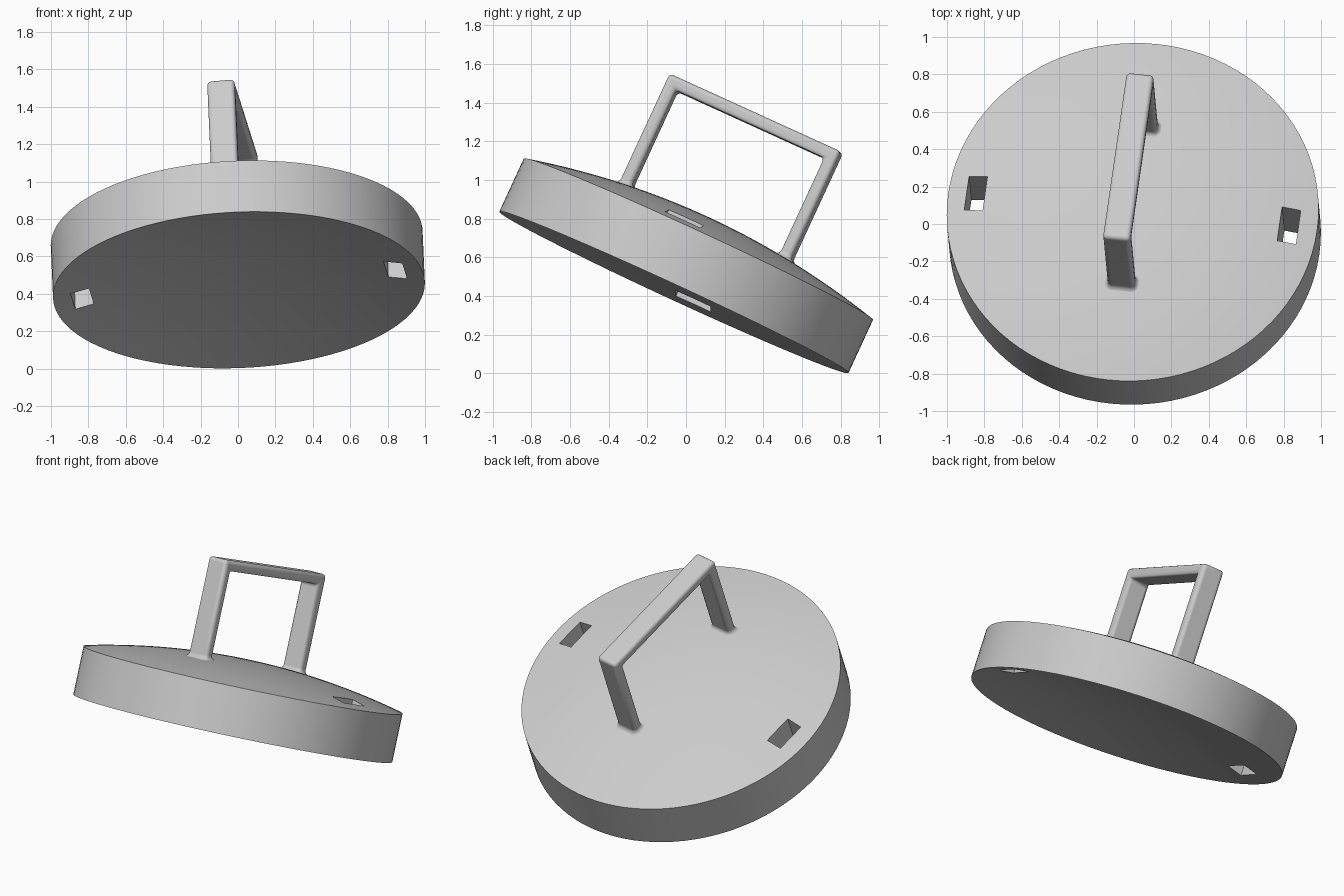
import bpy, bmesh, math
from mathutils import Matrix, Vector

if "Cube" in bpy.data.objects:
    bpy.data.objects.remove(bpy.data.objects["Cube"])

RADIUS, RIM, DOME = 0.995, 0.302, 0.123      # lid size
HALF, WIDTH, THICK, TOP = 0.491, 0.147, 0.066, 1.019   # handle size
SHIFT, ROUND = 0.005, 0.022                  # handle offset and edge radius

# Tilted frame shared by every part
n = Vector((-0.04, 0.419, 0.907)).normalized()
u = (Vector((1, 0, 0)) - n * n.x).normalized()
v = n.cross(u)
TILT = (Matrix.Translation((0.005, -0.0625, 0.42))
        @ Matrix((u, v, n)).transposed().to_4x4()
        @ Matrix.Rotation(math.radians(-7.5), 4, 'Z'))

grey = bpy.data.materials.new("light_grey")
grey.use_nodes = True
colour = (0.6, 0.6, 0.6, 1)
grey.diffuse_color = colour
grey.node_tree.nodes["Principled BSDF"].inputs["Base Color"].default_value = colour


def dome_rise(x, y):
    return DOME * (1 - (x * x + y * y) / RADIUS ** 2)


def make(name, bm):
    bmesh.ops.recalc_face_normals(bm, faces=bm.faces)
    mesh = bpy.data.meshes.new(name)
    bm.to_mesh(mesh)
    bm.free()
    ob = bpy.data.objects.new(name, mesh)
    bpy.context.collection.objects.link(ob)
    mesh.materials.append(grey)
    ob.matrix_world = TILT
    return ob


def select(ob):
    bpy.ops.object.select_all(action='DESELECT')
    ob.select_set(True)
    bpy.context.view_layer.objects.active = ob


def smooth(ob, degrees):
    select(ob)
    bpy.ops.object.shade_smooth_by_angle(angle=math.radians(degrees))


def loft(bm, rings):
    loops = [[bm.verts.new(p) for p in ring] for ring in rings]
    for a, b in zip(loops, loops[1:]):
        for i in range(len(a)):
            j = (i + 1) % len(a)
            bm.faces.new((a[i], a[j], b[j], b[i]))
    bm.faces.new(loops[0])
    bm.faces.new(loops[-1])


def circle(r, z, sides=96):
    return [(r * math.cos(i * math.tau / sides), r * math.sin(i * math.tau / sides), z)
            for i in range(sides)]


# Lid: hollowed underside, straight wall, matching shallow dome on top
bm = bmesh.new()
radii = [RADIUS * (1 - i / 16) for i in range(16)]
loft(bm, [circle(r, dome_rise(r, 0)) for r in reversed(radii)]
     + [circle(r, RIM + dome_rise(r, 0)) for r in radii])
lid = make("lid", bm)

# Two slots cut through the lid
bm = bmesh.new()
for side in (-1, 1):
    bmesh.ops.create_cube(bm, size=1, matrix=Matrix.Translation((side * 0.845, 0, 0.25))
                          @ Matrix.Diagonal((0.1, 0.2, 1, 1)))
cutter = make("slot_cutter", bm)
cutter.hide_render = True
cut = lid.modifiers.new("slots", 'BOOLEAN')
cut.operation, cut.solver, cut.object = 'DIFFERENCE', 'EXACT', cutter
select(lid)
bpy.ops.object.modifier_apply(modifier=cut.name)
bpy.data.objects.remove(cutter)
smooth(lid, 25)

# Handle: one U-shaped bar with rounded edges
bm = bmesh.new()
inner, low = HALF - THICK, RIM + 0.05
outline = [(-HALF, low), (-HALF, TOP), (HALF, TOP), (HALF, low),
           (inner, low), (inner, TOP - THICK), (-inner, TOP - THICK), (-inner, low)]
face = bm.faces.new([bm.verts.new((SHIFT - WIDTH / 2, y, z)) for y, z in outline])
extruded = bmesh.ops.extrude_face_region(bm, geom=[face])["geom"]
bmesh.ops.translate(bm, vec=(WIDTH, 0, 0),
                    verts=[g for g in extruded if isinstance(g, bmesh.types.BMVert)])
handle = make("handle", bm)
bevel = handle.modifiers.new("rounded_edges", 'BEVEL')
bevel.width, bevel.segments = ROUND, 4
smooth(handle, 40)


# Flared feet blending the handle into the dome
def foot_ring(centre_y, spread, lift):
    corner = ROUND + spread
    ring = []
    for i in range(24):
        a = (i + 0.5) * math.tau / 24
        c, s = math.cos(a), math.sin(a)
        x = SHIFT + math.copysign(WIDTH / 2 - ROUND, c) + corner * c
        y = centre_y + math.copysign(THICK / 2 - ROUND, s) + corner * s
        ring.append((x, y, RIM + dome_rise(x, y) + lift))
    return ring


FLARE = 0.03
for name, side in (("front_foot", -1), ("back_foot", 1)):
    bm = bmesh.new()
    centre = side * (HALF - THICK / 2)
    rings = [foot_ring(centre, FLARE, -0.02)]
    for k in range(7):
        a = k / 6 * math.pi / 2
        rings.append(foot_ring(centre, FLARE * (1 - math.sin(a)),
                               FLARE * (1 - math.cos(a)) - 0.003))
    loft(bm, rings)
    smooth(make(name, bm), 40)
